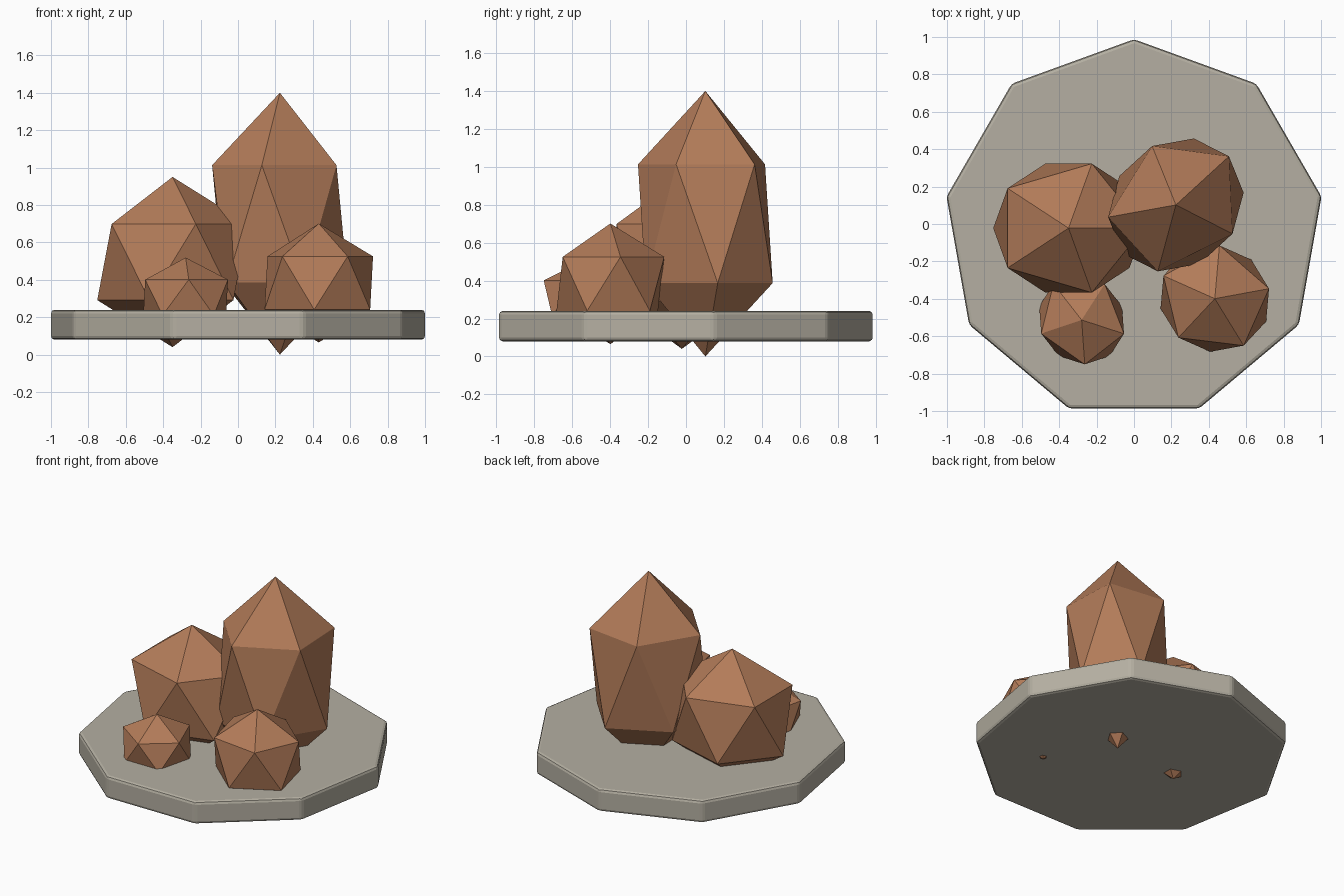
import bpy
import math

cube = bpy.data.objects.get("Cube")
if cube:
    bpy.data.objects.remove(cube, do_unlink=True)


def make_material(name, rgb):
    mat = bpy.data.materials.new(name)
    mat.use_nodes = True
    color = (*rgb, 1.0)
    mat.diffuse_color = color
    mat.node_tree.nodes["Principled BSDF"].inputs["Base Color"].default_value = color
    return mat


stone = make_material("pale_stone", (0.46, 0.43, 0.36))
copper = make_material("copper_crystal", (0.45, 0.20, 0.10))

# Nine-sided base slab, one corner pointing to the back, softly bevelled
bpy.ops.mesh.primitive_cylinder_add(vertices=9, radius=1.018, depth=0.16,
                                    location=(0, -0.03, 0.16))
slab = bpy.context.object
slab.name = "base_slab"
slab.data.materials.append(stone)
# Keep a corner at +y whatever the primitive's starting angle
first = slab.data.vertices[0].co
slab.rotation_euler.z = math.radians(90) - math.atan2(first.y, first.x)
bevel = slab.modifiers.new("soft_edges", 'BEVEL')
bevel.width = 0.02
bevel.segments = 2
bevel.limit_method = 'ANGLE'
bevel.angle_limit = math.radians(30)


# Crystals: stretched icosahedra sunk into the slab
def crystal(name, center, scale, turn):
    bpy.ops.mesh.primitive_ico_sphere_add(subdivisions=1, radius=1, location=center,
                                          rotation=(0, 0, math.radians(turn)))
    obj = bpy.context.object
    obj.name = name
    obj.scale = scale
    obj.data.materials.append(copper)


crystal("tall_crystal", (0.224, 0.102, 0.70), (0.43, 0.374, 0.70), 42.5)
crystal("wide_crystal", (-0.35, -0.022, 0.495), (0.45, 0.405, 0.455), 0)
crystal("left_small_crystal", (0.432, -0.399, 0.383), (0.336, 0.317, 0.318), 156)
crystal("front_small_crystal", (-0.28, -0.513, 0.306), (0.273, 0.253, 0.213), 128)
